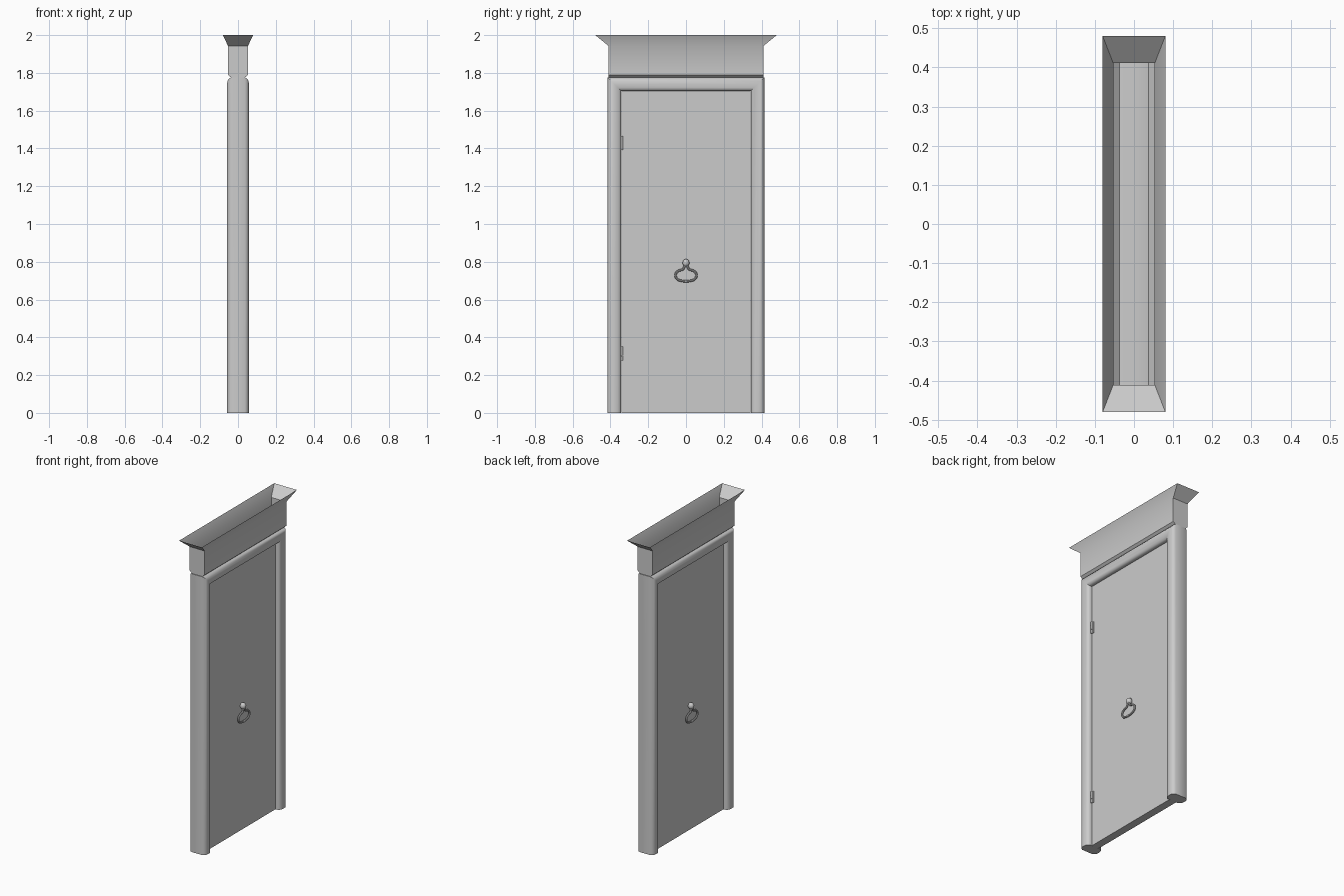
import bpy, bmesh, math
from mathutils import Matrix

if "Cube" in bpy.data.objects:
    bpy.data.objects.remove(bpy.data.objects["Cube"])


def finish(name, bm, smooth=True):
    bmesh.ops.recalc_face_normals(bm, faces=bm.faces)
    me = bpy.data.meshes.new(name)
    bm.to_mesh(me)
    bm.free()
    ob = bpy.data.objects.new(name, me)
    bpy.context.collection.objects.link(ob)
    if smooth:
        smooth_object(ob)
    return ob


def smooth_object(ob):
    bpy.ops.object.select_all(action='DESELECT')
    ob.select_set(True)
    bpy.context.view_layer.objects.active = ob
    bpy.ops.object.shade_smooth_by_angle(angle=math.radians(32))


def loft(bm, rings):
    # Joins consecutive closed rings of points with quads
    vs = [[bm.verts.new(p) for p in r] for r in rings]
    n = len(vs[0])
    for a, b in zip(vs, vs[1:]):
        for i in range(n):
            j = (i + 1) % n
            bm.faces.new((a[i], a[j], b[j], b[i]))
    return vs


# Door frame: rounded moulding swept up, across and down with mitred corners
half = [(0, .037), (.006, .048), (.018, .056), (.036, .058),
        (.054, .055), (.066, .048), (.071, .040), (.072, .025)]
profile = half + [(t, -x) for t, x in reversed(half)]
W, H = .415, 1.776
bm = bmesh.new()
rings = loft(bm, [
    [(x, s * (W - t), (H - t) if top else 0) for t, x in profile]
    for s, top in ((-1, 0), (-1, 1), (1, 1), (1, 0))])
bm.faces.new(rings[0])
bm.faces.new(rings[-1])
finish("door_frame", bm)

# Door panel
bm = bmesh.new()
bmesh.ops.create_cube(bm, size=1, matrix=Matrix.Translation((0, 0, .852))
                      @ Matrix.Diagonal((.05, .685, 1.704, 1)))
finish("door_panel", bm, smooth=False)

# Cornice: open trough with a flared rim
bm = bmesh.new()
loft(bm, [[(-hx, -hy, z), (hx, -hy, z), (hx, hy, z), (-hx, hy, z)]
          for hx, hy, z in ((.037, .411, 1.776), (.053, .411, 1.79),
                            (.053, .411, 1.943), (.08, .48, 2.0))])
finish("cornice", bm)

# Hinges: stacked knuckles with a leaf on the door
for label, z in (("upper", 1.43), ("lower", .315)):
    bm = bmesh.new()
    for k in (-1, 0, 1):
        bmesh.ops.create_cone(bm, cap_ends=True, segments=12, radius1=.007, radius2=.007,
                              depth=.024,
                              matrix=Matrix.Translation((.028, -.34, z + k * .025)))
    bmesh.ops.create_cube(bm, size=1, matrix=Matrix.Translation((.025, -.333, z))
                          @ Matrix.Diagonal((.006, .014, .074, 1)))
    finish(label + "_hinge", bm)

# Ring pulls on both faces
side = [(.008, .774), (.016, .760), (.040, .752), (.055, .734), (.047, .709), (.022, .699)]
path = side + [(0, .697)] + [(-y, z) for y, z in reversed(side)] + [(0, .781)]
for label, s in (("front", 1), ("rear", -1)):
    cu = bpy.data.curves.new(label + "_pull_ring", 'CURVE')
    cu.dimensions = '3D'
    cu.bevel_depth = .006
    cu.bevel_resolution = 2
    cu.resolution_u = 4
    sp = cu.splines.new('BEZIER')
    sp.bezier_points.add(len(path) - 1)
    for p, (y, z) in zip(sp.bezier_points, path):
        p.co = (s * .042, y, z)
        p.handle_left_type = p.handle_right_type = 'AUTO'
    sp.use_cyclic_u = True
    ring = bpy.data.objects.new(label + "_pull_ring", cu)
    bpy.context.collection.objects.link(ring)
    bpy.ops.object.select_all(action='DESELECT')
    ring.select_set(True)
    bpy.context.view_layer.objects.active = ring
    bpy.ops.object.convert(target='MESH')
    smooth_object(bpy.context.view_layer.objects.active)

    # Knob the ring hangs from, and the small bead at the ring's bottom
    bm = bmesh.new()
    for x, z, r in ((.036, .794, (.019, .018, .021)), (.042, .697, (.007, .008, .008))):
        bmesh.ops.create_uvsphere(bm, u_segments=16, v_segments=10, radius=1,
                                  matrix=Matrix.Translation((s * x, 0, z))
                                  @ Matrix.Diagonal((*r, 1)))
    finish(label + "_pull_knob", bm)
